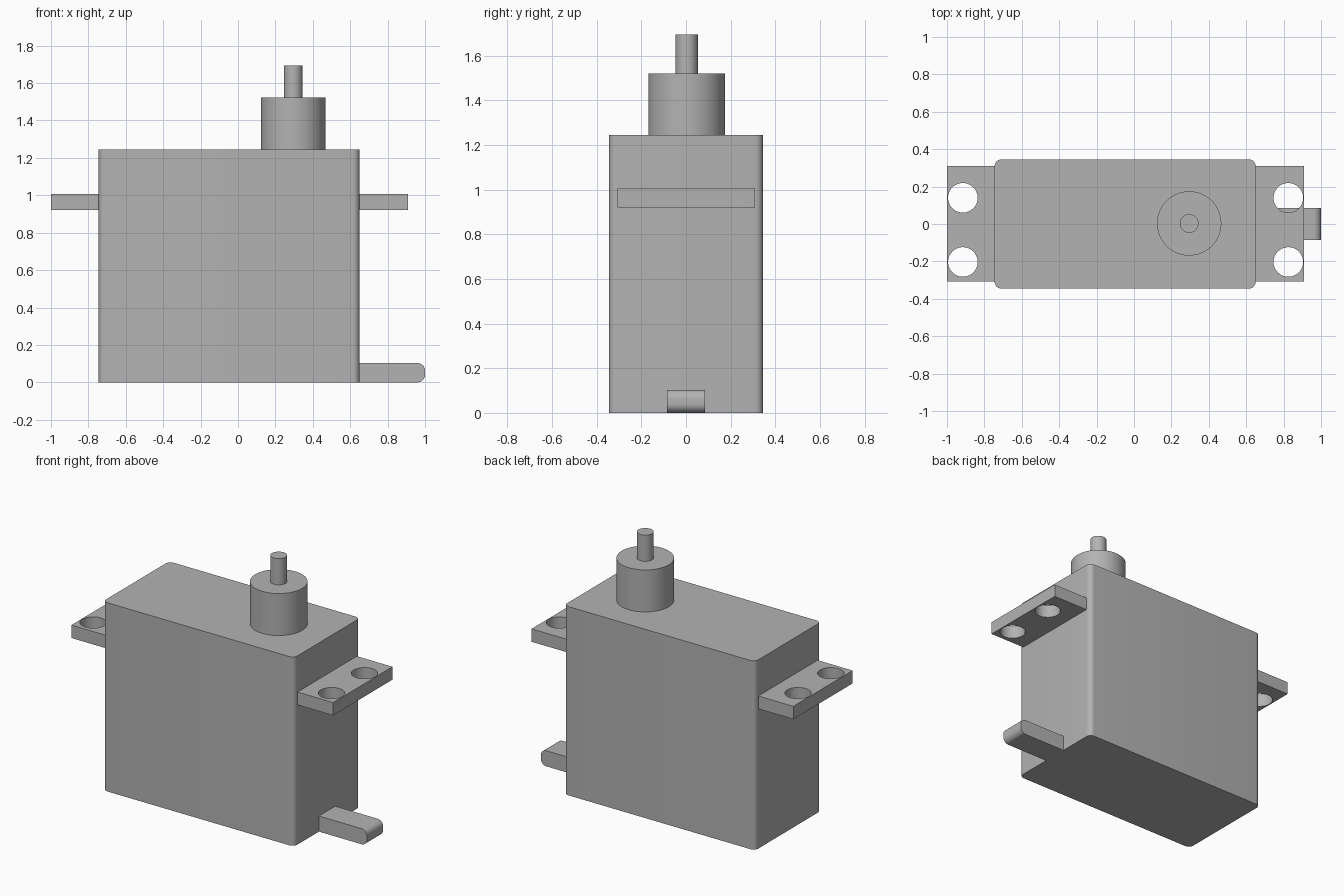
import bpy
import bmesh
import math

if "Cube" in bpy.data.objects:
    bpy.data.objects.remove(bpy.data.objects["Cube"], do_unlink=True)

grey = bpy.data.materials.new("plain grey")
grey.use_nodes = True
grey.diffuse_color = (0.45, 0.45, 0.45, 1)
grey.node_tree.nodes["Principled BSDF"].inputs["Base Color"].default_value = grey.diffuse_color


def finish(obj, name):
    obj.name = obj.data.name = name
    obj.data.materials.clear()
    obj.data.materials.append(grey)
    bpy.ops.object.select_all(action='DESELECT')
    obj.select_set(True)
    bpy.context.view_layer.objects.active = obj
    bpy.ops.object.shade_smooth_by_angle(angle=math.radians(35))
    return obj


def box(name, low, high, radius=0, round_edge=None):
    """Box between two corners; edges accepted by round_edge are rounded."""
    bm = bmesh.new()
    bmesh.ops.create_cube(bm, size=1)
    for v in bm.verts:
        v.co = [(a + b) / 2 + c * (b - a) for a, b, c in zip(low, high, v.co)]
    if radius:
        edges = [e for e in bm.edges if round_edge(*[v.co for v in e.verts])]
        bmesh.ops.bevel(bm, geom=edges, offset=radius, segments=8,
                        profile=0.5, affect='EDGES')
    mesh = bpy.data.meshes.new(name)
    bm.to_mesh(mesh)
    bm.free()
    obj = bpy.data.objects.new(name, mesh)
    bpy.context.collection.objects.link(obj)
    return finish(obj, name)


def cylinder(name, x, y, radius, bottom, top):
    bpy.ops.mesh.primitive_cylinder_add(
        vertices=64, radius=radius, depth=top - bottom,
        location=(x, y, (bottom + top) / 2))
    return finish(bpy.context.object, name)


# Case with rounded upright edges
box("motor_case", (-0.745, -0.345, 0), (0.65, 0.345, 1.245), 0.035,
    lambda a, b: abs(a.z - b.z) > 0.5)

# Cable stub with a rounded outer end
box("cable_stub", (0.64, -0.085, 0), (1, 0.085, 0.103), 0.04,
    lambda a, b: min(a.x, b.x) > 0.9 and abs(a.y - b.y) > 0.1)

# Output boss and shaft
cylinder("output_boss", 0.295, 0.003, 0.172, 1.245, 1.522)
cylinder("output_shaft", 0.295, 0.003, 0.05, 1.522, 1.695)

# Mounting ears, each with two drilled holes
for name, x0, x1, hole_x in (("right_mounting_ear", -1, -0.745, -0.915),
                             ("left_mounting_ear", 0.65, 0.91, 0.825)):
    ear = box(name, (x0, -0.308, 0.921), (x1, 0.31, 1.006))
    for hole_y in (-0.203, 0.14):
        cutter = cylinder("hole_cutter", hole_x, hole_y, 0.079, 0.8, 1.1)
        cutter.hide_render = True
        cut = ear.modifiers.new("hole", 'BOOLEAN')
        cut.operation = 'DIFFERENCE'
        cut.solver = 'EXACT'
        cut.object = cutter
        bpy.context.view_layer.objects.active = ear
        bpy.ops.object.modifier_apply(modifier=cut.name)
        bpy.data.objects.remove(cutter, do_unlink=True)
    finish(ear, name)
